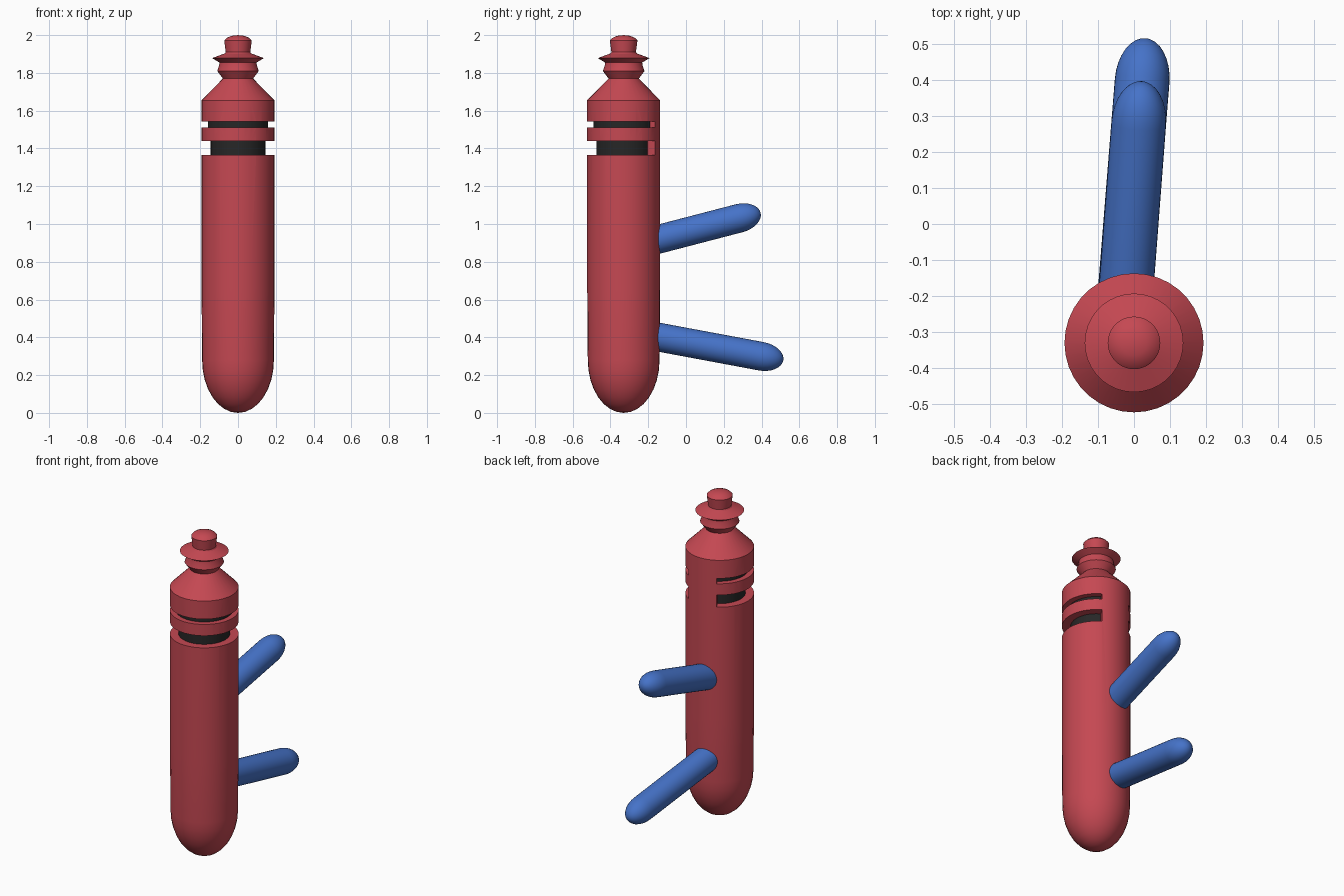
import bpy, bmesh
from math import cos, sin, pi, radians
from mathutils import Matrix, Vector

if "Cube" in bpy.data.objects:
    bpy.data.objects.remove(bpy.data.objects["Cube"])

AXIS_Y = -0.33


def material(name, rgb):
    m = bpy.data.materials.new(name)
    m.diffuse_color = (*rgb, 1)
    m.use_nodes = True
    m.node_tree.nodes["Principled BSDF"].inputs["Base Color"].default_value = m.diffuse_color
    return m


RED = material("red", (0.56, 0.065, 0.085))
BLUE = material("blue", (0.06, 0.17, 0.58))
BLACK = material("black", (0.02, 0.02, 0.02))


def smooth(ob):
    bpy.ops.object.select_all(action='DESELECT')
    ob.select_set(True)
    bpy.context.view_layer.objects.active = ob
    bpy.ops.object.shade_smooth_by_angle(angle=radians(30))


def lathe(name, profile, mat, start=0, sweep=360, closed=False, segs=36, matrix=None):
    """Spin (radius, z) points; a closed profile with a partial sweep gets end caps."""
    bm = bmesh.new()
    full = sweep == 360
    count = segs if full else round(segs * sweep / 360) + 1
    rings = []
    for i in range(count):
        a = radians(start) + 2 * pi * i / segs
        rings.append([bm.verts.new((r * cos(a), r * sin(a), z)) for r, z in profile])
    n = len(profile)
    for i in range(count if full else count - 1):
        p, q = rings[i], rings[(i + 1) % count]
        for j in range(n if closed else n - 1):
            k = (j + 1) % n
            bm.faces.new((p[j], q[j], q[k], p[k]))
    if not full:
        bm.faces.new(rings[0])
        bm.faces.new(rings[-1])
    bmesh.ops.remove_doubles(bm, verts=bm.verts, dist=1e-5)
    bmesh.ops.recalc_face_normals(bm, faces=bm.faces)
    mesh = bpy.data.meshes.new(name)
    bm.to_mesh(mesh)
    bm.free()
    ob = bpy.data.objects.new(name, mesh)
    bpy.context.collection.objects.link(ob)
    ob.matrix_world = matrix or Matrix.Translation((0, AXIS_Y, 0))
    mesh.materials.append(mat)
    return ob


# Main body: rounded base, long cylinder, cone shoulder, collar and button
base = [(0.19 * sin(t * pi / 16), 0.28 * (1 - cos(t * pi / 16))) for t in range(9)]
top = [(0.193, 0.66), (0.193, 1.655), (0.08, 1.77), (0.11, 1.81), (0.10, 1.84),
       (0.098, 1.855), (0.137, 1.878), (0.07, 1.903), (0.065, 1.91), (0.073, 1.972),
       (0.06, 1.985), (0.035, 1.996), (0, 2.0)]
body = lathe("body", base + top, RED)

# Two slots wrapped around the front, stopped by a solid strip at the back
for tag, z0, z1, r in (("lower", 1.365, 1.44, 0.145), ("upper", 1.51, 1.543, 0.16)):
    cutter = lathe(tag + "_slot_cutter",
                   [(r - 0.015, z0), (0.26, z0), (0.26, z1), (r - 0.015, z1)],
                   RED, start=120, sweep=300, closed=True)
    cutter.hide_render = True
    cutter.hide_set(True)
    mod = body.modifiers.new(tag + "_slot", 'BOOLEAN')
    mod.operation = 'DIFFERENCE'
    mod.solver = 'EXACT'
    mod.object = cutter
    # Dark band at the bottom of the slot, ending at the back strip
    band = lathe(tag + "_band", [(r - 0.03, z0), (r, z0), (r, z1), (r - 0.03, z1)],
                 BLACK, start=120, sweep=300, closed=True)
    smooth(band)

# Bake the slots into the body and remove the cutters
bpy.context.view_layer.update()
mesh = bpy.data.meshes.new_from_object(body.evaluated_get(bpy.context.evaluated_depsgraph_get()))
body.modifiers.clear()
body.data = mesh
for ob in list(bpy.data.objects):
    if ob.name.endswith("cutter"):
        bpy.data.objects.remove(ob)
smooth(body)


# Round-ended pegs sticking out of the back
def peg(name, root, tip):
    root, tip = Vector(root), Vector(tip)
    d = tip - root
    length, r, cap = d.length, 0.076, 0.12
    profile = [(0, 0), (r, 0)]
    profile += [(r * cos(t * pi / 16), length - cap + cap * sin(t * pi / 16)) for t in range(9)]
    m = Matrix.Translation(root) @ d.to_track_quat('Z', 'Y').to_matrix().to_4x4()
    smooth(lathe(name, profile, BLUE, segs=32, matrix=m))


peg("upper_peg", (-0.025, -0.22, 0.90), (0.022, 0.395, 1.06))
peg("lower_peg", (-0.027, -0.22, 0.415), (0.032, 0.515, 0.278))
